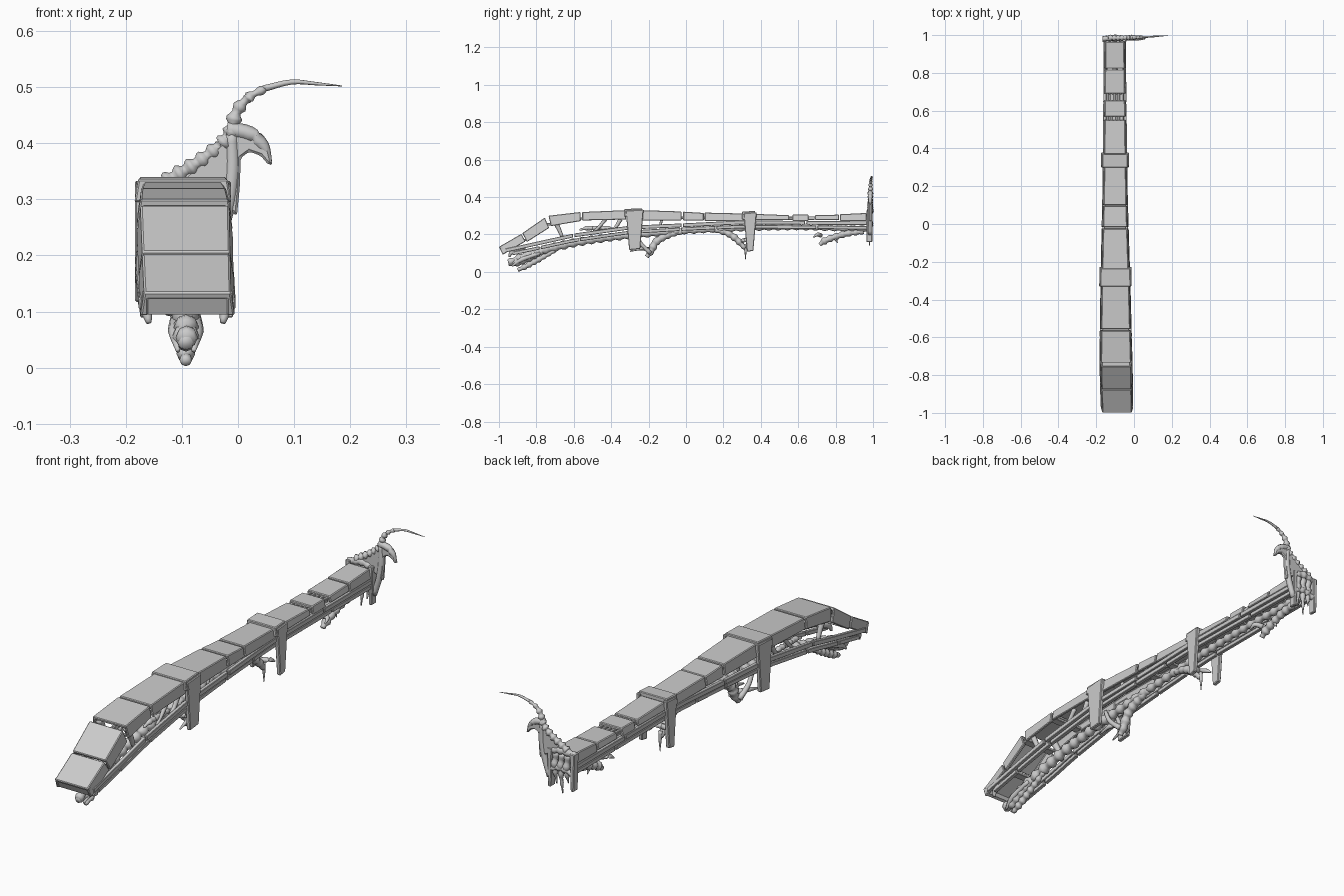
import bpy, bmesh, math, random
from mathutils import Vector

random.seed(4)


def interp(table, y):
    # piecewise linear lookup
    for (a, va), (b, vb) in zip(table, table[1:]):
        if y <= b:
            t = max(0, (y - a) / (b - a))
            return va + (vb - va) * t
    return table[-1][1]


def half(y):
    return interp([(-1, .084), (-.73, .086), (-.3, .077), (.2, .064), (1, .056)], y)


def mid(y):
    return interp([(-1, -.09), (-.7, -.096), (0, -.1), (1, -.102)], y)


def finish(name, bm, smooth=False, bevel=0):
    bmesh.ops.recalc_face_normals(bm, faces=bm.faces)
    me = bpy.data.meshes.new(name)
    bm.to_mesh(me)
    bm.free()
    ob = bpy.data.objects.new(name, me)
    bpy.context.collection.objects.link(ob)
    if smooth:
        for p in me.polygons:
            p.use_smooth = True
    if bevel:
        m = ob.modifiers.new("edge", 'BEVEL')
        m.width = bevel
        m.segments = 1
        m.limit_method = 'ANGLE'
    return ob


def loft(name, rings, bevel=0, smooth=False):
    # skin a list of equal-length point loops and cap both ends
    bm = bmesh.new()
    vs = [[bm.verts.new(p) for p in r] for r in rings]
    n = len(vs[0])
    for a, b in zip(vs, vs[1:]):
        for i in range(n):
            j = (i + 1) % n
            bm.faces.new((a[i], a[j], b[j], b[i]))
    bm.faces.new(vs[0])
    bm.faces.new(vs[-1][::-1])
    return finish(name, bm, smooth, bevel)


def plate(name, stations, grow=0, wall=.014):
    # inverted U shell; station = top y, top z, bottom y, bottom z
    rings = []
    for yt, zt, yb, zb in stations:
        c, h = mid(yt), half(yt) + grow
        top, bot = Vector((0, yt, zt)), Vector((0, yb, zb))
        under = top.lerp(bot, min(.6, wall / (top - bot).length))
        prof = [(-h, bot), (-h + .007, top), (h - .007, top), (h, bot),
                (h - wall, bot), (h - wall, under), (wall - h, under), (wall - h, bot)]
        rings.append([p + Vector((c + x, 0, 0)) for x, p in prof])
    return loft(name, rings, .003)


def tube(name, pts, radii, knob=0, pitch=.03, sides=8, squash=1):
    # smooth bone along a Catmull-Rom path, optionally knobbly like vertebrae
    P = [Vector(p) for p in pts]
    ext = [2 * P[0] - P[1]] + P + [2 * P[-1] - P[-2]]
    path = []
    for i in range(len(P) - 1):
        a, b, c, d = ext[i:i + 4]
        n = max(4, int((c - b).length / (pitch / 5 if knob else .02)))
        for k in range(n + (i == len(P) - 2)):
            t = k / n
            p = .5 * (2 * b + (c - a) * t + (2 * a - 5 * b + 4 * c - d) * t * t
                      + (3 * b - a - 3 * c + d) * t ** 3)
            path.append((p, radii[i] * (1 - t) + radii[i + 1] * t))
    rings, dist = [], 0
    for i, (p, r) in enumerate(path):
        q0, q1 = path[max(i - 1, 0)][0], path[min(i + 1, len(path) - 1)][0]
        tan = (q1 - q0).normalized()
        dist += (p - q0).length
        r *= 1 + knob * math.sin(dist / pitch * math.tau)
        ref = Vector((1, 0, 0)) if abs(tan.x) < .75 else Vector((0, 1, 0))
        u = (ref - tan * ref.dot(tan)).normalized()
        v = tan.cross(u)
        rings.append([p + r * (u * math.cos(w) * squash + v * math.sin(w))
                      for w in [math.tau * s / sides for s in range(sides)]])
    return loft(name, rings, smooth=True)


def bar(name, path, width, height, x_of):
    # rectangular strip following (y, z) points
    rings = [[(x_of(y) + a * width / 2, y, z + b * height / 2)
              for a, b in ((-1, -1), (1, -1), (1, 1), (-1, 1))] for y, z in path]
    return loft(name, rings, .002)


# armour plates along the top
plate("nose_plate", [(-1, .134, -.98, .092), (-.88, .203, -.858, .163)])
plate("slope_plate", [(-.875, .207, -.85, .16), (-.755, .29, -.732, .235)])
plate("roof_plate_1", [(-.735, .3, -.722, .245), (-.565, .32, -.562, .272)])
plate("roof_plate_2", [(-.555, .32, -.555, .275), (-.32, .33, -.32, .28)])
runs = [(-.24, -.025, .33, .323, .275), (-.015, .095, .322, .315, .275),
        (.1, .31, .317, .312, .272), (.37, .55, .31, .303, .277),
        (.57, .655, .306, .306, .272), (.69, .818, .303, .306, .277),
        (.824, .965, .308, .315, .272)]
for i, (a, b, za, zb, base) in enumerate(runs):
    plate(f"roof_plate_{i + 3}", [(a, za, a, base), (b, zb, b, base)])

# closed front lip and inner cross ribs bridging the gaps
loft("front_lip", [[(x, -.995, .132), (x, -.977, .095), (x, -.965, .1), (x, -.983, .137)]
                   for x in (-.17, -.01)])
for y, z in ((-.86, .17), (-.735, .255), (-.56, .285), (-.02, .29), (.1, .29), (.56, .284), (.67, .284)):
    bar("cross_rib", [(y - .018, z), (y + .018, z)], 2 * half(y) - .024, .012, mid)
for k in range(5):
    for y in (.56, .672):
        bar("gap_slat", [(y - .022, .292), (y + .022, .292)], .012, .01,
            lambda q, k=k: mid(q) + (k - 2) * .02)

# strapping bands with hanging legs
for name, y0, y1, top, low, g in (("front_band", -.33, -.235, .34, .12, .009),
                                  ("rear_band", .3, .37, .326, .11, .011)):
    plate(name, [(y0, top - .004, y0, top - .045), (y1, top, y1, top - .045)], g, .02)
    ym = (y0 + y1) / 2
    for s in (-1, 1):
        x = mid(ym) + s * (half(ym) + g - .009)
        rings = []
        for z, w in ((top - .01, (y1 - y0) / 2), (low, (y1 - y0) / 2 - .018)):
            rings.append([(x + a * .009, ym + .008 + b * w, z + b * .003)
                          for a, b in ((-1, -1), (1, -1), (1, 1), (-1, 1))])
        loft(name + "_leg", rings, .003)

# paired side rails, split into slabs
upper = [(-.975, .112), (-.6, .195), (-.3, .237), (0, .25), (.3, .265), (.97, .26)]
lower = [(-.94, .095), (-.6, .168), (-.3, .212), (0, .23), (.3, .242), (.97, .236)]
for s in (-1, 1):
    for name, tab, inset, ht, cuts in (
            ("upper_rail", upper, .006, .02, (-.97, -.6, -.3, -.02, .33, .64, .97)),
            ("lower_rail", lower, .01, .018, (-.93, -.78, -.57, -.27, -.03, .16, .36, .7, .97))):
        for a, b in zip(cuts, cuts[1:]):
            ys = [a + .004 + (b - a - .008) * t / 4 for t in range(5)]
            bar(name, [(y, interp(tab, y)) for y in ys], .016, ht,
                lambda y, s=s, i=inset: mid(y) + s * (half(y) - i))
    # struts between the rails and the roof
    for y, lean, r in ((-.66, -.05, .012), (-.5, .07, .008), (-.4, .05, .009), (-.15, .02, .006)):
        x = mid(y) + s * (half(y) - .02)
        tube("roof_strut", [(x, y, interp(upper, y)), (x, y + lean / 2, .24), (x, y + lean, .282)],
             [r * .7, r, r * 1.3])
    # pointed fragments under the front roof
    for y in (-.57, -.53, -.48):
        x = mid(y) + s * .05
        tube("bone_shard", [(x, y, .225), (x, y + .05, .235), (x, y + .1, .228)], [.004, .013, .004], .2)

# knobbly spine down the middle
spine = [(-.95, .05), (-.8, .105), (-.6, .155), (-.4, .185), (-.2, .205), (0, .22), (.3, .235), (.6, .24), (.97, .23)]
tube("spine", [(mid(y), y, z) for y, z in spine],
     [.016, .022, .021, .019, .018, .016, .016, .015, .016], .22, .05)

# snout with jaw and claws at the front
C = -.093
tube("snout", [(C, -.95, .045), (C, -.9, .055), (C, -.83, .085), (C, -.76, .115)], [.012, .024, .024, .016], .12, .035)
tube("lower_jaw", [(C, -.9, .01), (C, -.86, .028), (C, -.79, .065), (C, -.7, .115)], [.008, .015, .014, .01], .2, .03)
for s in (-1, 1):
    tube("snout_claw", [(C + s * .016, -.78, .1), (C + s * .02, -.88, .065), (C + s * .014, -.93, .03)],
         [.009, .012, .004])
    tube("corner_spur", [(C + s * .068, -.86, .13), (C + s * .07, -.93, .105), (C + s * .066, -.945, .08)],
         [.01, .012, .005])

# curled limbs hanging below the spine
tube("front_limb", [(-.1, -.02, .215), (-.1, -.1, .195), (-.1, -.16, .16), (-.1, -.185, .115), (-.1, -.21, .08)],
     [.012, .018, .02, .019, .012], .15, .035)
tube("middle_limb", [(-.1, .12, .23), (-.1, .2, .215), (-.1, .25, .19), (-.1, .29, .155), (-.1, .315, .125)],
     [.01, .016, .018, .016, .01], .15, .035)
tube("rear_limb", [(-.1, .95, .215), (-.1, .86, .205), (-.1, .79, .185), (-.1, .74, .165), (-.1, .715, .145)],
     [.012, .017, .016, .018, .01], .18, .035)
for s in (-1, 1):
    for y, z, d in ((-.2, .1, -.1), (.3, .145, .04), (.72, .175, -.04)):
        tube("limb_claw", [(-.1, y, z + .02), (-.1 + s * .03, y + d * .4, z + .025), (-.1 + s * .036, y + d, z + .01)],
             [.012, .01, .003])
    tube("limb_brace", [(-.1 + s * .03, -.27, .21), (-.1 + s * .03, -.24, .15), (-.1 + s * .02, -.19, .1)],
         [.008, .01, .012])
tube("long_spike", [(-.1, .315, .15), (-.1, .318, .11), (-.1, .318, .065)], [.009, .006, .001])
tube("rear_talon", [(-.1, .79, .195), (-.1, .8, .175), (-.1, .81, .155)], [.012, .008, .002])

# rear end frame: posts, lintel and dangling bones
for x, z0 in ((-.157, .165), (-.05, .16)):
    loft("end_post", [[(x + a * w, .98 + b * .016, z) for a, b in ((-1, -1), (1, -1), (1, 1), (-1, 1))]
                      for z, w in ((z0, .007), (.325, .011))], .003)
tube("end_lintel", [(-.165, .98, .315), (-.1, .985, .325), (-.045, .98, .31)], [.013, .017, .013], .15, .03)
for x, z in ((-.13, .19), (-.103, .14), (-.075, .175)):
    tube("hanging_bone", [(x, .98, .31), (x + .006, .985, .25), (x, .98, z)], [.013, .014, .002], .2, .04)
tube("end_crossbone", [(-.155, .985, .235), (-.1, .985, .25), (-.05, .985, .235)], [.01, .015, .01], .2, .03)

# crest: flat hooked blade and knobbly curling tail
crest = [(-.12, .32), (-.06, .37), (-.02, .41), (-.012, .436), (.015, .43), (.04, .414), (.055, .39),
         (.062, .36), (.052, .364), (.04, .378), (.02, .385), (.005, .374), (.003, .32), (-.002, .27),
         (-.02, .285), (-.05, .3)]
loft("crest_blade", [[(x, y, z) for x, z in crest] for y in (.977, .994)], .004)
tube("crest_ridge", [(-.02, .985, .425), (.02, .985, .417), (.045, .985, .395), (.058, .985, .365)],
     [.014, .014, .011, .003])
tube("crest_support", [(-.045, .985, .2), (-.02, .985, .28), (-.01, .985, .35), (-.012, .985, .42)],
     [.012, .013, .013, .012])
tube("crest_tail", [(-.13, .985, .33), (-.08, .985, .36), (-.045, .986, .385), (-.015, .986, .415),
                    (-.003, .987, .455), (.02, .988, .482), (.05, .99, .498)],
     [.014, .013, .012, .013, .011, .008, .006], .28, .024)
tube("tail_whip", [(.045, .99, .497), (.095, .992, .509), (.14, .995, .506), (.185, .998, .502)],
     [.006, .0045, .003, .0008])
